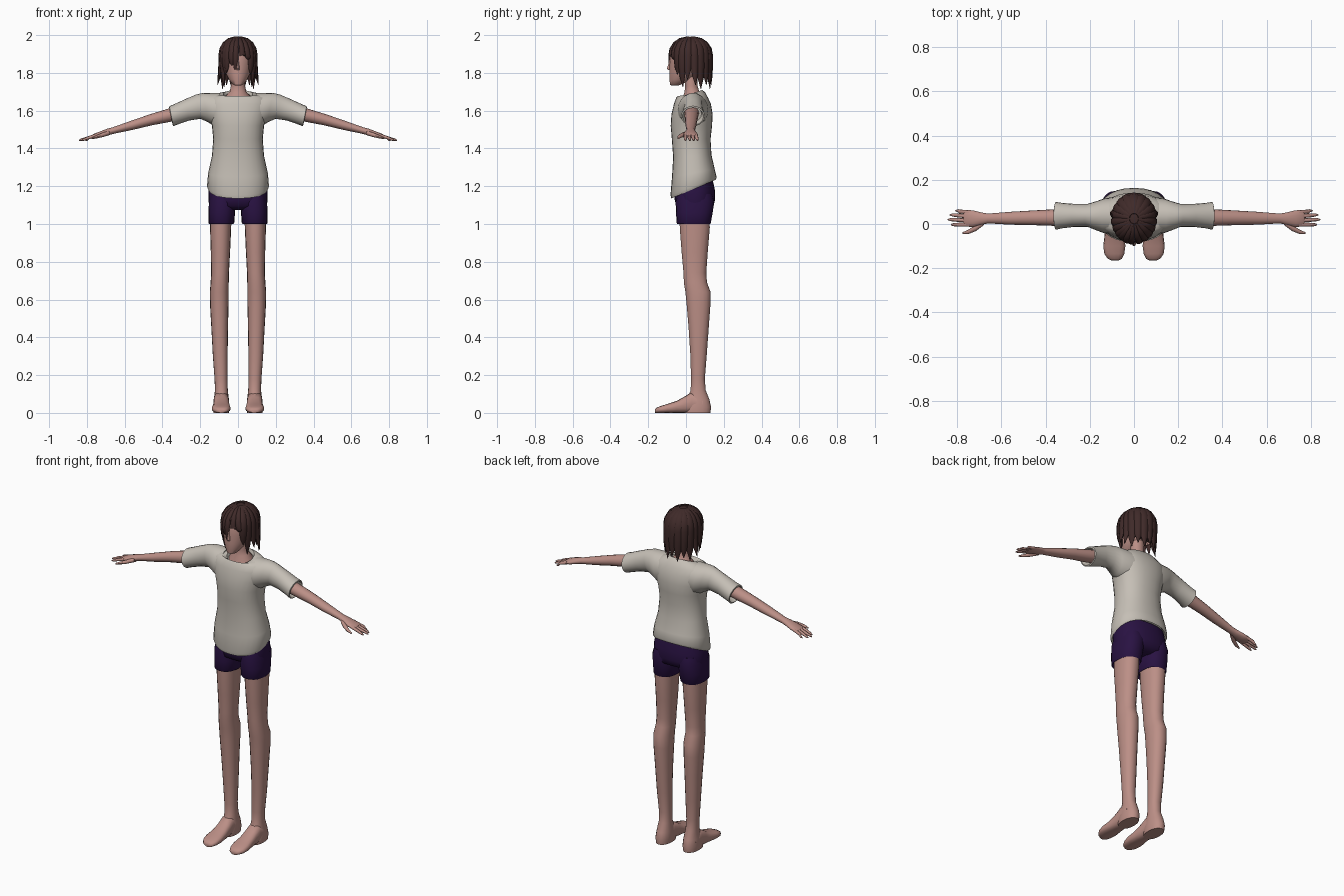
import bpy, bmesh, math
from mathutils import Vector as V


def material(name, rgb):
    m = bpy.data.materials.new(name)
    m.diffuse_color = (*rgb, 1)
    return m


SKIN = material("skin", (0.50, 0.275, 0.24))
CLOTH = material("off_white_cloth", (0.56, 0.52, 0.465))
SHORTS = material("dark_purple", (0.022, 0.006, 0.055))
HAIR = material("dark_brown", (0.05, 0.023, 0.022))


def loft(name, rings, mat, n=20, power=2.0, mirror=False, angle=50):
    """Skin a closed surface over rings of (centre, half axis, half axis)."""
    bm = bmesh.new()
    loops = []
    for c, u, v in rings:
        loop = []
        for i in range(n):
            a = math.tau * i / n
            ca, sa = math.cos(a), math.sin(a)
            ca = math.copysign(abs(ca) ** (2 / power), ca)
            sa = math.copysign(abs(sa) ** (2 / power), sa)
            loop.append(bm.verts.new(V(c) + V(u) * ca + V(v) * sa))
        loops.append(loop)
    for a, b in zip(loops, loops[1:]):
        for i in range(n):
            bm.faces.new((a[i], a[(i + 1) % n], b[(i + 1) % n], b[i]))
    bm.faces.new(loops[0])
    bm.faces.new(loops[-1])
    bmesh.ops.recalc_face_normals(bm, faces=bm.faces)
    me = bpy.data.meshes.new(name)
    bm.to_mesh(me)
    bm.free()
    ob = bpy.data.objects.new(name, me)
    bpy.context.collection.objects.link(ob)
    me.materials.append(mat)
    bpy.ops.object.select_all(action='DESELECT')
    ob.select_set(True)
    bpy.context.view_layer.objects.active = ob
    bpy.ops.object.shade_smooth_by_angle(angle=math.radians(angle))
    if mirror:
        ob.modifiers.new("mirror", 'MIRROR')
    return ob


def level(rows):
    """Rows of (z, x, half width, front y, back y, forward tilt)."""
    out = []
    for z, x, rx, yf, yb, *t in rows:
        ry = (yb - yf) / 2
        out.append(((x, (yf + yb) / 2, z), (rx, 0, 0),
                    (0, ry, ry * (t[0] if t else 0))))
    return out


def sideways(rows):
    """Rows of (x, y, z, half depth, half height) along a lowered arm."""
    return [((x, y, z), (0, ry, 0), (rz * 0.2, 0, rz)) for x, y, z, ry, rz in rows]


# Shirt body: slanted hem, waist, shoulders, scooped collar
loft("shirt_body", level([
    (1.215, 0, .145, -.06, .14, .40), (1.185, 0, .156, -.078, .158, .42),
    (1.20, 0, .164, -.082, .163, .38), (1.27, 0, .158, -.074, .152, .18),
    (1.36, 0, .138, -.068, .135, .05), (1.45, 0, .131, -.075, .130),
    (1.52, 0, .138, -.081, .138), (1.58, 0, .155, -.077, .141),
    (1.635, 0, .168, -.064, .132), (1.668, 0, .155, -.052, .117),
    (1.688, 0, .115, -.045, .100, .15), (1.687, 0, .077, -.038, .085, .36),
    (1.67, 0, .070, -.030, .078, .36)]), CLOTH, 28, 2.25)

# Short sleeves with a turned-in cuff
loft("sleeve", sideways([
    (.08, .037, 1.605, .085, .088), (.13, .037, 1.603, .080, .091),
    (.17, .037, 1.615, .066, .079), (.21, .039, 1.621, .052, .064),
    (.27, .039, 1.604, .052, .056), (.33, .038, 1.580, .058, .053),
    (.353, .037, 1.571, .063, .053), (.355, .037, 1.570, .056, .046),
    (.32, .037, 1.583, .045, .040)]), CLOTH, 20, mirror=True)

# Arms and palms
loft("arm", sideways([
    (.28, .03, 1.598, .040, .036), (.37, .029, 1.574, .037, .034),
    (.46, .028, 1.552, .033, .029), (.56, .026, 1.523, .029, .024),
    (.66, .025, 1.495, .022, .017), (.69, .024, 1.487, .028, .017),
    (.73, .024, 1.475, .038, .014), (.762, .026, 1.466, .037, .011),
    (.77, .027, 1.464, .030, .007)]), SKIN, 16, mirror=True)

# Fingers: root y, tip x, tip y
for i, (y0, x1, y1) in enumerate([(.053, .808, .060), (.035, .833, .041),
                                  (.016, .842, .020), (-.003, .828, -.003)]):
    loft("finger_%d" % (i + 1), sideways([
        (.745, y0, 1.471, .009, .009), (.79, (y0 + y1) / 2, 1.457, .009, .008),
        (x1 - .012, y1, 1.447, .007, .006), (x1, y1, 1.442, .003, .003)]),
        SKIN, 8, mirror=True)
loft("thumb", sideways([
    (.68, .008, 1.483, .014, .012), (.715, -.018, 1.472, .014, .011),
    (.75, -.036, 1.461, .010, .008), (.775, -.041, 1.453, .004, .004)]),
    SKIN, 8, mirror=True)

# Shorts: hips and two leg openings
loft("shorts_hips", level([
    (1.075, 0, .08, -.02, .11), (1.095, 0, .152, -.052, .146),
    (1.13, 0, .157, -.060, .154), (1.18, 0, .155, -.062, .153),
    (1.24, 0, .145, -.055, .140)]), SHORTS, 28, 2.3)
loft("shorts_leg", level([
    (1.02, .088, .056, -.038, .118), (1.00, .088, .064, -.046, .128),
    (1.005, .088, .068, -.049, .131), (1.06, .086, .070, -.053, .141),
    (1.12, .082, .072, -.055, .150), (1.16, .080, .066, -.045, .14)]),
    SHORTS, 20, 2.3, mirror=True)

# Legs with knee and calf
loft("leg", level([
    (1.08, .090, .056, -.036, .125), (.98, .092, .056, -.034, .127),
    (.85, .093, .051, -.024, .116), (.74, .095, .047, -.014, .108),
    (.69, .097, .048, -.012, .112), (.64, .099, .050, -.004, .131),
    (.57, .099, .049, .003, .130), (.45, .097, .044, .013, .121),
    (.30, .094, .039, .023, .110), (.18, .090, .034, .026, .100),
    (.12, .088, .034, .024, .105), (.07, .088, .040, .005, .125),
    (.03, .089, .044, -.01, .134), (.0, .089, .041, -.01, .130)]),
    SKIN, 18, 2.2, mirror=True)


# Feet: rows of (y, x, half width, height), flat sole
feet = [(.09, .089, .040, .085), (.03, .089, .041, .110), (-.01, .088, .042, .085),
        (-.05, .088, .045, .063), (-.10, .089, .050, .047), (-.135, .089, .045, .036),
        (-.157, .087, .032, .027), (-.165, .086, .016, .018)]
loft("foot", [((x, y, h / 2), (w, 0, 0), (0, 0, h / 2)) for y, x, w, h in feet],
     SKIN, 16, 2.6, mirror=True)

# Neck, spreading into the collar
loft("neck", level([
    (1.63, 0, .075, -.035, .085, .3), (1.675, 0, .068, -.026, .080, .3),
    (1.70, 0, .044, -.008, .070, .1), (1.73, 0, .038, -.006, .062),
    (1.82, 0, .038, -.01, .062)]), SKIN, 18)

# Head with a narrow chin
loft("head", level([
    (1.733, 0, .016, -.075, -.040), (1.74, 0, .030, -.084, -.015, .1),
    (1.765, 0, .049, -.089, .030), (1.80, 0, .066, -.089, .070),
    (1.85, 0, .077, -.087, .095), (1.90, 0, .080, -.083, .105),
    (1.94, 0, .073, -.066, .095), (1.97, 0, .045, -.03, .07)]), SKIN, 22)
loft("nose", level([
    (1.815, 0, .010, -.094, -.075), (1.822, 0, .009, -.101, -.075),
    (1.85, 0, .006, -.092, -.075), (1.87, 0, .004, -.086, -.075)]), SKIN, 8)
for s in (-1, 1):
    loft("ear", [((s * .076, .012, 1.835), (0, .012, .004), (0, -.006, .026)),
                 ((s * .088, .018, 1.838), (0, .012, .004), (0, -.006, .024))], SKIN, 10)

# Hair cap, high at the forehead and low at the nape
loft("hair_cap", level([
    (1.825, 0, .070, -.06, .110, -.75), (1.845, 0, .087, -.078, .124, -.75),
    (1.895, 0, .092, -.080, .129, -.40), (1.94, 0, .083, -.066, .118, -.1),
    (1.97, 0, .062, -.042, .095), (1.988, 0, .030, -.01, .06)]), HAIR, 24)


def lock(name, deg, z_end, width, drift=0.0, flare=1.0):
    """A pointed strand from the crown, over the dome and down."""
    a = math.radians(deg)
    pts = []
    for k in range(5):
        t = math.radians(12 + 78 * k / 4)
        b = a + drift * k * .04
        pts.append(V((.091 * math.sin(t) * math.cos(b),
                      .024 + .105 * math.sin(t) * math.sin(b),
                      1.892 + .097 * math.cos(t))))
    for k in (1, 2, 3):
        f = k / 3
        b = a + drift * (.16 + .12 * k)
        r = 1 + (flare - 1) * f * f
        pts.append(V((.091 * r * math.cos(b), .024 + .105 * r * math.sin(b),
                      1.892 + (z_end - 1.892) * f)))
    widths = [.4, .75, .95, 1.0, 1.0, .95, .7, .06]
    rings = []
    for k, p in enumerate(pts):
        tan = (pts[min(k + 1, 7)] - pts[max(k - 1, 0)]).normalized()
        side = V((-math.sin(a), math.cos(a), 0))
        side = (side - tan * side.dot(tan)).normalized()
        rings.append((p, side * width * widths[k], side.cross(tan) * .014 * widths[k]))
    loft(name, rings, HAIR, 8, angle=60)


# Back strands
for i, deg in enumerate(range(30, 151, 20)):
    lock("back_lock_%d" % i, deg, 1.715 + .02 * (i % 2), .027, 0, 1.04)
# Side strands flicking outward
for s, base in ((1, 0), (-1, 180)):
    for i, (d, z, fl) in enumerate([(12, 1.735, 1.22), (-8, 1.765, 1.12),
                                    (-26, 1.725, .88), (-42, 1.79, .98)]):
        lock("side_lock_%d" % i, base + s * d, z, .023, 0, fl)
# Swept fringe
for deg, z, w, drift in [(-128, 1.80, .020, -.1), (-112, 1.83, .020, .1),
                         (-98, 1.795, .017, 0), (-80, 1.905, .016, .5),
                         (-62, 1.87, .018, .5)]:
    lock("fringe_lock", deg, z, w, drift)
